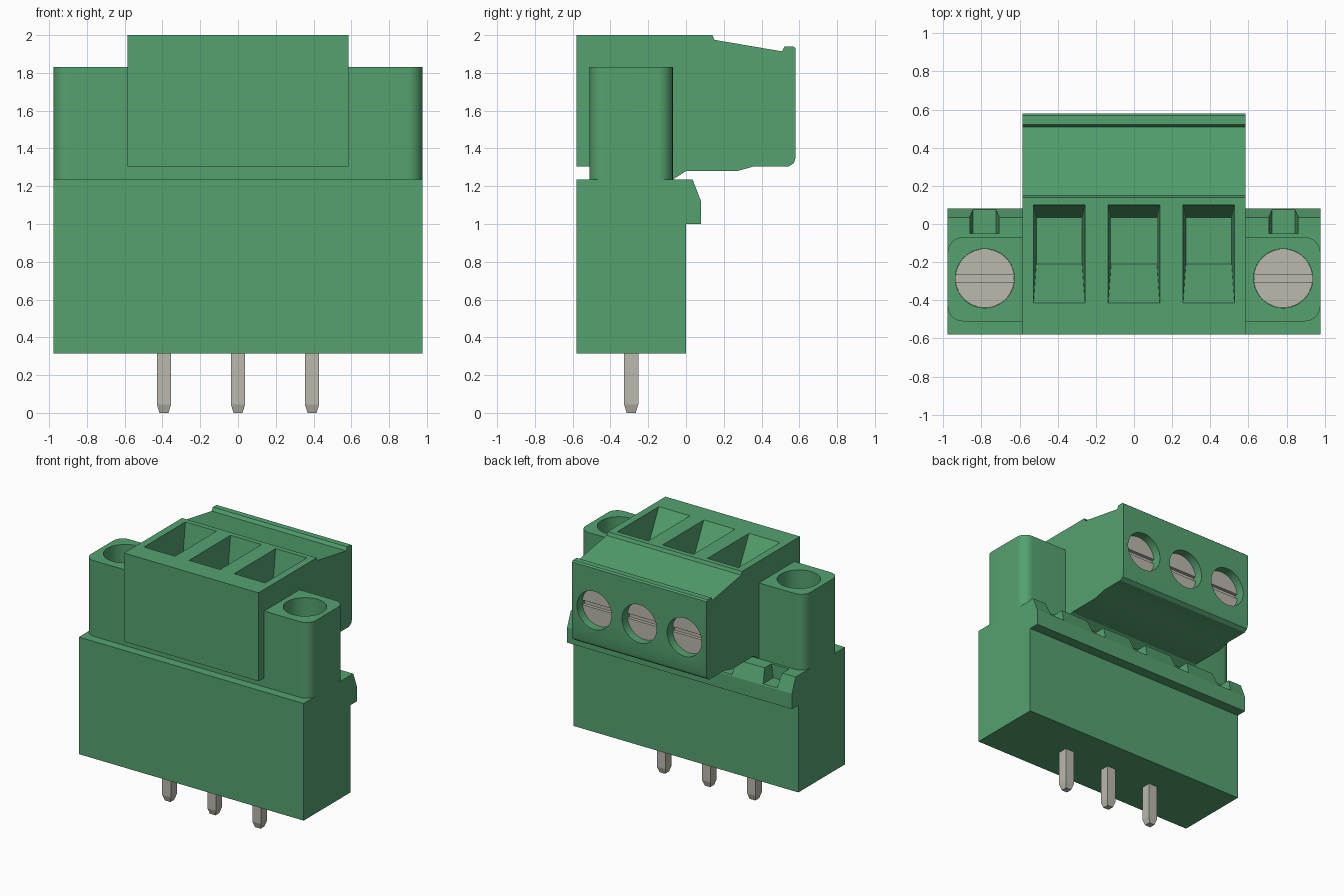
import bpy, bmesh, math
from mathutils import Matrix, Vector

if "Cube" in bpy.data.objects:
    bpy.data.objects.remove(bpy.data.objects["Cube"], do_unlink=True)


def material(name, rgb):
    m = bpy.data.materials.new(name)
    m.use_nodes = True
    m.diffuse_color = (*rgb, 1)
    m.node_tree.nodes["Principled BSDF"].inputs["Base Color"].default_value = (*rgb, 1)
    return m


GREEN = material("green plastic", (0.09, 0.36, 0.16))
METAL = material("pale metal", (0.50, 0.48, 0.42))
PITCH = 0.392
WAYS = [-PITCH, 0, PITCH]
FLANGE_X, FLANGE_Y = 0.782, -0.285


def finish(name, bm, mat):
    bmesh.ops.recalc_face_normals(bm, faces=bm.faces[:])
    me = bpy.data.meshes.new(name)
    bm.to_mesh(me)
    bm.free()
    me.materials.append(mat)
    ob = bpy.data.objects.new(name, me)
    bpy.context.collection.objects.link(ob)
    return ob


def loft(name, rings, mat):
    """Closed solid through rings that have equal point counts."""
    bm = bmesh.new()
    rows = [[bm.verts.new(p) for p in r] for r in rings]
    n = len(rows[0])
    for a, b in zip(rows, rows[1:]):
        for i in range(n):
            bm.faces.new((a[i], a[(i + 1) % n], b[(i + 1) % n], b[i]))
    bm.faces.new(rows[0])
    bm.faces.new(rows[-1])
    return finish(name, bm, mat)


def extrude_x(name, profile, half, mat):
    return loft(name, [[(x, y, z) for y, z in profile] for x in (-half, half)], mat)


def rect(cx, hw, y0, y1, z):
    return [(cx - hw, y0, z), (cx + hw, y0, z), (cx + hw, y1, z), (cx - hw, y1, z)]


def cylinder(name, start, end, r, mat):
    a, b = Vector(start), Vector(end)
    rot = (b - a).to_track_quat('Z', 'Y').to_matrix().to_4x4()
    bm = bmesh.new()
    bmesh.ops.create_cone(bm, cap_ends=True, segments=48, radius1=r, radius2=r,
                          depth=(b - a).length, matrix=Matrix.Translation((a + b) / 2) @ rot)
    return finish(name, bm, mat)


def activate(ob):
    bpy.ops.object.select_all(action='DESELECT')
    ob.select_set(True)
    bpy.context.view_layer.objects.active = ob


def cut(ob, cutter):
    activate(ob)
    mod = ob.modifiers.new("cut", 'BOOLEAN')
    mod.operation, mod.solver, mod.object = 'DIFFERENCE', 'EXACT', cutter
    bpy.ops.object.modifier_apply(modifier=mod.name)
    bpy.data.objects.remove(cutter, do_unlink=True)


def smooth(ob):
    activate(ob)
    bpy.ops.object.shade_smooth_by_angle(angle=math.radians(30))


def screw(name, start, end, r, slot):
    ob = cylinder(name, start, end, r, METAL)
    cut(ob, slot)
    smooth(ob)


# Header block with the latch ledge along its back
header = extrude_x("header_block", [
    (-0.58, 0.315), (0, 0.315), (0, 1.0), (0.08, 1.0),
    (0.08, 1.12), (0.035, 1.235), (-0.58, 1.235)], 0.977, GREEN)
for i in range(-2, 3):
    cx = i * PITCH
    cut(header, loft("notch_cutter", [rect(cx, 0.06, -0.05, 0.12, 1.13),
                                      rect(cx, 0.081, -0.05, 0.12, 1.26)], GREEN))

# Plug body
plug = extrude_x("plug_body", [
    (-0.58, 1.305), (-0.58, 2.0), (0.14, 2.0), (0.15, 1.975), (0.508, 1.914),
    (0.522, 1.94), (0.568, 1.94), (0.58, 1.93), (0.58, 1.35), (0.571, 1.323),
    (0.545, 1.305), (0.36, 1.305), (0.27, 1.28), (0, 1.28), (-0.07, 1.235),
    (-0.51, 1.235), (-0.51, 1.305)], 0.585, GREEN)

# Tapered wire openings on top and clamp screws in the back
for i, cx in enumerate(WAYS):
    cut(plug, loft("opening_cutter", [rect(cx, 0.12, -0.21, 0.035, 1.65),
                                      rect(cx, 0.135, -0.415, 0.10, 2.0),
                                      rect(cx, 0.135, -0.415, 0.10, 2.05)], GREEN))
    cut(plug, cylinder("clamp_hole_cutter", (cx, 0.46, 1.6), (cx, 0.65, 1.6), 0.15, GREEN))
    slot = loft("slot_cutter", [rect(cx, 0.2, 0.49, 0.6, z) for z in (1.582, 1.618)], METAL)
    screw(f"clamp_screw_{i + 1}", (cx, 0.45, 1.6), (cx, 0.515, 1.6), 0.149, slot)
smooth(plug)

# Screw flanges on both sides
R = 0.08
for side, s in (("right", -1), ("left", 1)):
    outline = [(0.58, -0.51)]
    for cy, a0 in ((-0.51 + R, -90), (-0.07 - R, 0)):
        for k in range(9):
            a = math.radians(a0 + k * 90 / 8)
            outline.append((0.977 - R + R * math.cos(a), cy + R * math.sin(a)))
    outline.append((0.58, -0.07))
    flange = loft(f"{side}_flange", [[(s * x, y, z) for x, y in outline]
                                     for z in (1.235, 1.83)], GREEN)
    cx = s * FLANGE_X
    cut(flange, cylinder("flange_hole_cutter", (cx, FLANGE_Y, 1.39),
                         (cx, FLANGE_Y, 1.9), 0.155, GREEN))
    smooth(flange)
    slot = loft("slot_cutter", [rect(cx, 0.2, FLANGE_Y - 0.018, FLANGE_Y + 0.018, z)
                                for z in (1.42, 1.5)], METAL)
    screw(f"{side}_flange_screw", (cx, FLANGE_Y, 1.37), (cx, FLANGE_Y, 1.445), 0.154, slot)

# Square solder pins with tapered tips
for i, cx in enumerate(WAYS):
    loft(f"pin_{i + 1}", [rect(cx, h, -0.29 - h, -0.29 + h, z)
                          for h, z in ((0.024, 0), (0.0375, 0.045), (0.0375, 0.33))], METAL)
